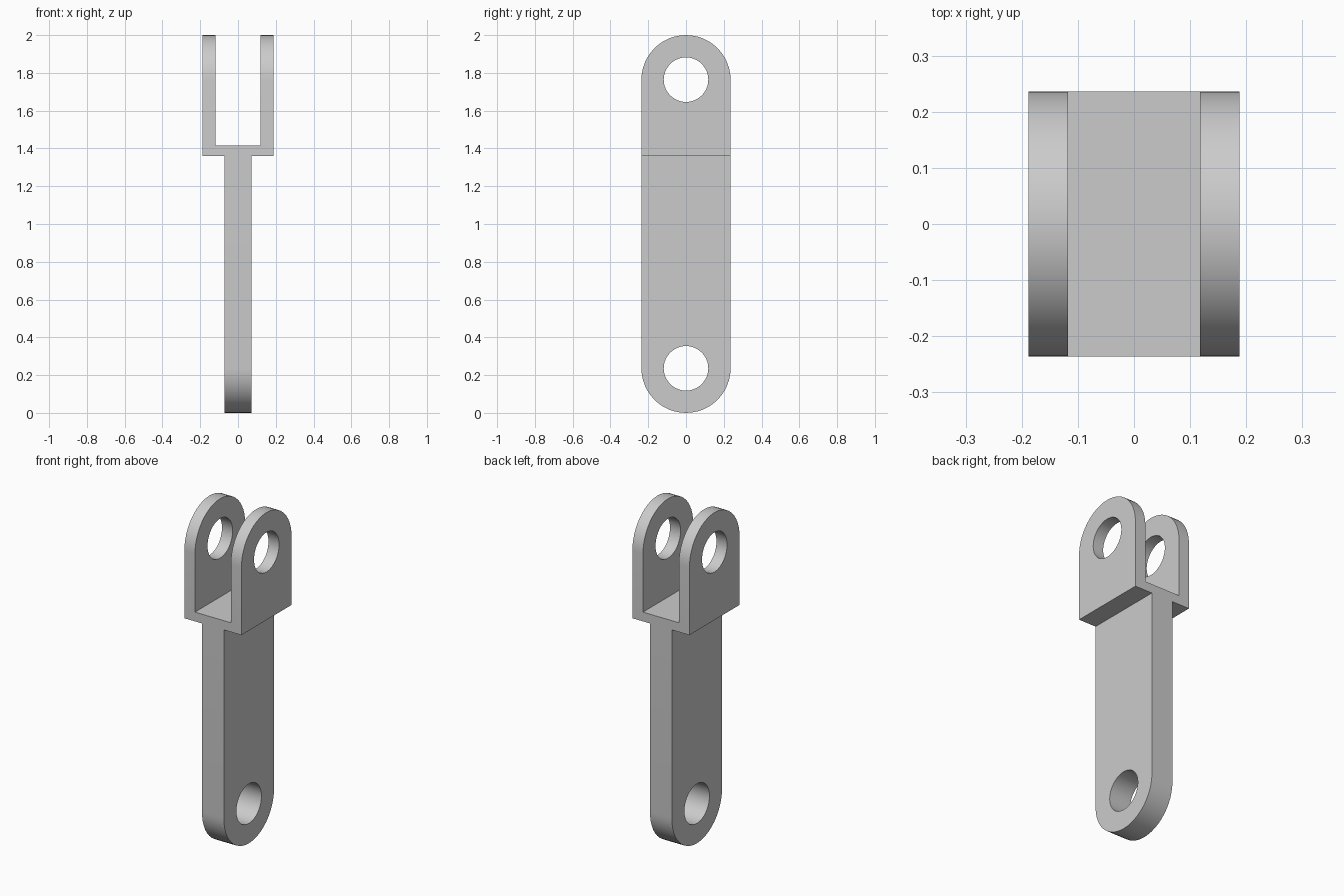
import bpy, bmesh
from math import pi, sin, cos, radians
from mathutils import Vector

if "Cube" in bpy.data.objects:
    bpy.data.objects.remove(bpy.data.objects["Cube"])

R = 0.236        # half depth and end radius
HOLE = 0.118     # pin hole radius
ENDS = (R, 2 - R)  # pin heights


def prism(name, points, direction):
    """Extrude a closed outline along a direction, centred on the outline."""
    d = Vector(direction)
    bm = bmesh.new()
    face = bm.faces.new([bm.verts.new(Vector(p) - d / 2) for p in points])
    ext = bmesh.ops.extrude_face_region(bm, geom=[face])
    bmesh.ops.translate(bm, vec=d, verts=[v for v in ext["geom"] if isinstance(v, bmesh.types.BMVert)])
    bmesh.ops.recalc_face_normals(bm, faces=bm.faces)
    mesh = bpy.data.meshes.new(name)
    bm.to_mesh(mesh)
    bm.free()
    obj = bpy.data.objects.new(name, mesh)
    bpy.context.collection.objects.link(obj)
    return obj


def arc(z, radius, start, sweep, steps):
    return [(0, radius * cos(start + sweep * i / steps), z + radius * sin(start + sweep * i / steps))
            for i in range(steps + 1)]


def combine(target, tool, operation):
    tool.hide_render = True
    mod = target.modifiers.new("cut", 'BOOLEAN')
    mod.operation, mod.object, mod.solver = operation, tool, 'EXACT'
    bpy.context.view_layer.objects.active = target
    bpy.ops.object.modifier_apply(modifier=mod.name)
    bpy.data.objects.remove(tool)


# Front outline: slim bar opening into a two-pronged fork
half = [(0.072, -0.1), (0.072, 1.36), (0.188, 1.36), (0.188, 2.1), (0.118, 2.1), (0.118, 1.415)]
outline = half + [(-x, z) for x, z in reversed(half)]
link = prism("clevis_link", [(x, 0, z) for x, z in outline], (0, 0.8, 0))

# Side outline: rounded at both ends
side = arc(ENDS[1], R, 0, pi, 24) + arc(ENDS[0], R, pi, pi, 24)
combine(link, prism("side_outline", side, (1, 0, 0)), 'INTERSECT')

# Pin holes through the bar end and both prongs
for z in ENDS:
    combine(link, prism("pin_hole", arc(z, HOLE, 0, 2 * pi, 40)[:-1], (1, 0, 0)), 'DIFFERENCE')

link.select_set(True)
bpy.context.view_layer.objects.active = link
bpy.ops.object.shade_smooth_by_angle(angle=radians(30))
